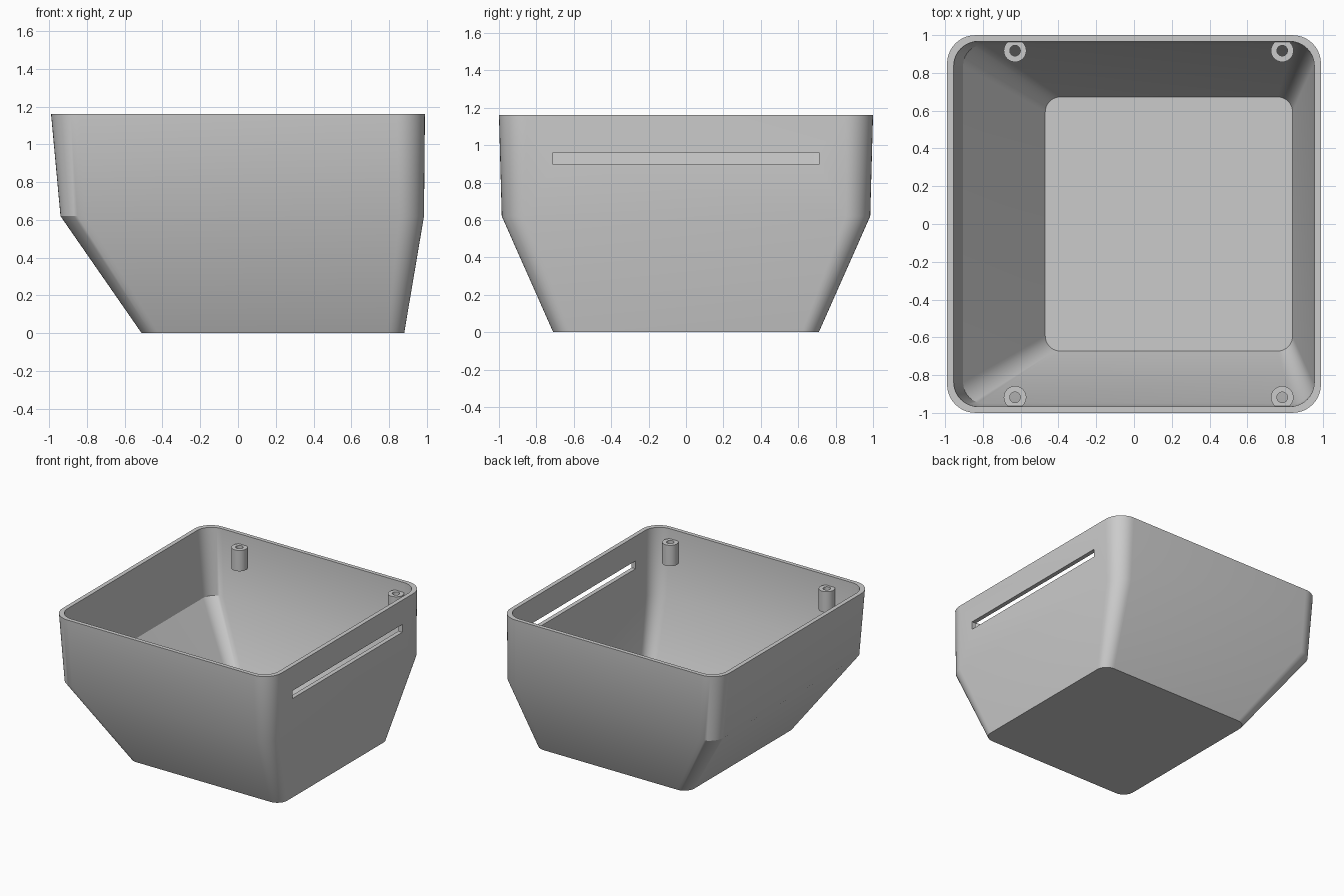
import bpy, bmesh, math

cube = bpy.data.objects.get("Cube")
if cube:
    bpy.data.objects.remove(cube, do_unlink=True)

grey = bpy.data.materials.new("plain_grey")
grey.use_nodes = True
GREY = (0.6, 0.6, 0.6, 1)
grey.diffuse_color = GREY
grey.node_tree.nodes["Principled BSDF"].inputs["Base Color"].default_value = GREY


def rounded_ring(x0, x1, y, z, r, steps=10):
    """Rounded rectangle outline at height z."""
    corners = [(x1 - r, y - r), (x0 + r, y - r), (x0 + r, r - y), (x1 - r, r - y)]
    points = []
    for quarter, (cx, cy) in enumerate(corners):
        for i in range(steps + 1):
            a = (quarter + i / steps) * math.pi / 2
            points.append((cx + r * math.cos(a), cy + r * math.sin(a), z))
    return points


def circle_ring(cx, cy, z, r, steps=32):
    return [(cx + r * math.cos(i * math.tau / steps),
             cy + r * math.sin(i * math.tau / steps), z) for i in range(steps)]


def loft(name, rings, closed=False):
    """Skin a list of rings; cap the ends, or join last to first."""
    bm = bmesh.new()
    loops = [[bm.verts.new(p) for p in ring] for ring in rings]
    pairs = list(zip(loops, loops[1:]))
    if closed:
        pairs.append((loops[-1], loops[0]))
    else:
        bm.faces.new(loops[0])
        bm.faces.new(loops[-1])
    for a, b in pairs:
        for i in range(len(a)):
            j = (i + 1) % len(a)
            bm.faces.new((a[i], a[j], b[j], b[i]))
    bmesh.ops.recalc_face_normals(bm, faces=bm.faces)
    mesh = bpy.data.meshes.new(name)
    bm.to_mesh(mesh)
    bm.free()
    mesh.materials.append(grey)
    obj = bpy.data.objects.new(name, mesh)
    bpy.context.collection.objects.link(obj)
    return obj


def activate(obj):
    bpy.ops.object.select_all(action='DESELECT')
    obj.select_set(True)
    bpy.context.view_layer.objects.active = obj


# Hollow tub: up the outside, over the rim, down the inside
TOP, BEND, FLOOR = 1.16, 0.62, 0.03
tub = loft("tub", [
    rounded_ring(-0.51, 0.88, 0.71, 0, 0.09),
    rounded_ring(-0.94, 0.985, 0.985, BEND, 0.13),
    rounded_ring(-0.99, 0.99, 1.0, TOP, 0.15),
    rounded_ring(-0.955, 0.955, 0.967, TOP, 0.13),
    rounded_ring(-0.905, 0.95, 0.95, BEND, 0.11),
    rounded_ring(-0.47, 0.84, 0.673, FLOOR, 0.08),
])

# Long slot through the left wall
bpy.ops.mesh.primitive_cube_add(size=1, location=(0.97, 0, 0.928))
cutter = bpy.context.object
cutter.name = "slot_cutter"
cutter.scale = (0.2, 1.42, 0.064)
cutter.hide_render = True
cutter.data.materials.append(grey)
cut = tub.modifiers.new("slot", 'BOOLEAN')
cut.operation = 'DIFFERENCE'
cut.solver = 'EXACT'
cut.object = cutter
activate(tub)
bpy.ops.object.modifier_apply(modifier=cut.name)
bpy.data.objects.remove(cutter, do_unlink=True)

# Screw bosses with through holes, just below the rim
parts = [tub]
for side, x in (("right", -0.63), ("left", 0.785)):
    for end, y in (("front", -0.918), ("back", 0.918)):
        parts.append(loft(f"screw_boss_{end}_{side}", [
            circle_ring(x, y, 0.91, 0.06), circle_ring(x, y, 1.08, 0.06),
            circle_ring(x, y, 1.08, 0.028), circle_ring(x, y, 0.91, 0.028),
        ], closed=True))

for part in parts:
    activate(part)
    bpy.ops.object.shade_smooth_by_angle(angle=math.radians(30))
